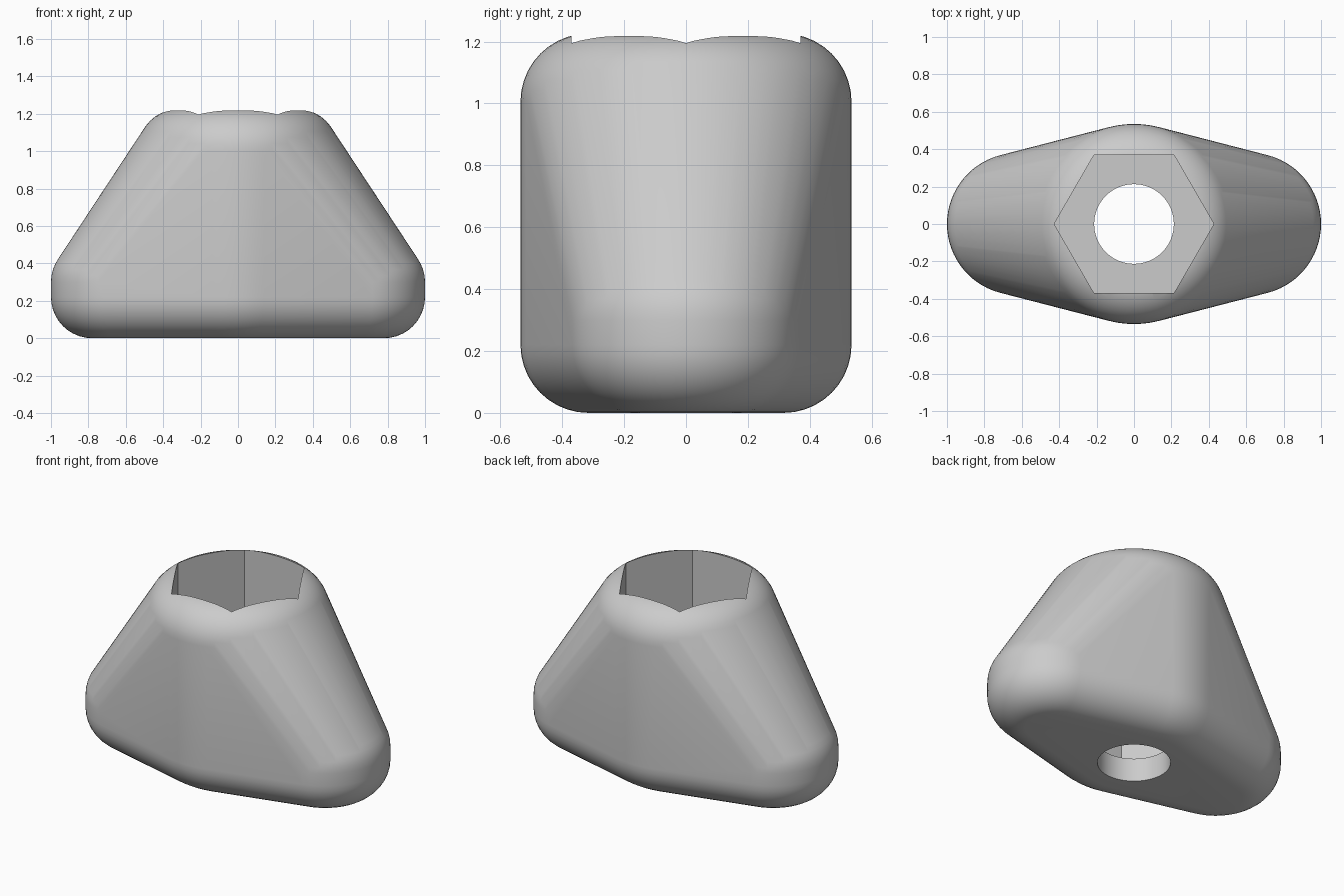
import bpy
import bmesh
from math import sin, cos, pi, radians

if "Cube" in bpy.data.objects:
    bpy.data.objects.remove(bpy.data.objects["Cube"], do_unlink=True)

FILLET = 0.22   # edge rounding of the body
STEPS = 10      # segments per rounded corner
SIDES = 72

grey = bpy.data.materials.new("plain_grey")
grey.use_nodes = True
grey.diffuse_color = (0.6, 0.6, 0.6, 1)
grey.node_tree.nodes["Principled BSDF"].inputs["Base Color"].default_value = (0.6, 0.6, 0.6, 1)


def ring(radius, z, sides, x=0):
    """Points of a horizontal circle or polygon, first corner on +x."""
    return [(x + radius * cos(2 * pi * i / sides), radius * sin(2 * pi * i / sides), z)
            for i in range(sides)]


def rounded_post(x, core, top):
    """Points of an upright cylinder with filleted rims, standing on z = 0."""
    points = []
    for i in range(STEPS + 1):
        a = pi / 2 * i / STEPS
        radius = core + FILLET * cos(a)
        points += ring(radius, FILLET * (1 - sin(a)), SIDES, x)
        points += ring(radius, top - FILLET * (1 - sin(a)), SIDES, x)
    return points


def hull(name, points):
    """Object wrapping the points in a convex skin."""
    bm = bmesh.new()
    for p in points:
        bm.verts.new(p)
    bmesh.ops.convex_hull(bm, input=bm.verts)
    bmesh.ops.delete(bm, geom=[v for v in bm.verts if not v.link_faces], context='VERTS')
    bmesh.ops.dissolve_limit(bm, angle_limit=radians(0.2), verts=bm.verts, edges=bm.edges)
    bmesh.ops.recalc_face_normals(bm, faces=bm.faces)
    mesh = bpy.data.meshes.new(name)
    bm.to_mesh(mesh)
    bm.free()
    mesh.materials.append(grey)
    obj = bpy.data.objects.new(name, mesh)
    bpy.context.collection.objects.link(obj)
    return obj


# Knob body: tall middle post blended into two low end posts
points = rounded_post(0, 0.315, 1.226)
for side in (-1, 1):
    points += rounded_post(side * 0.62, 0.16, 0.52)
body = hull("knob_body", points)

# Hexagonal nut pocket from the top, round bolt hole through the base
cutters = [
    hull("nut_pocket_cutter", ring(0.427, 0.15, 6) + ring(0.427, 1.5, 6)),
    hull("bolt_hole_cutter", ring(0.213, -0.2, SIDES) + ring(0.213, 0.4, SIDES)),
]
bpy.ops.object.select_all(action='DESELECT')
body.select_set(True)
bpy.context.view_layer.objects.active = body
for cutter in cutters:
    cutter.hide_render = True
    cut = body.modifiers.new(cutter.name, 'BOOLEAN')
    cut.operation = 'DIFFERENCE'
    cut.solver = 'EXACT'
    cut.object = cutter
    bpy.ops.object.modifier_apply(modifier=cut.name)
for cutter in cutters:
    bpy.data.objects.remove(cutter, do_unlink=True)

bpy.ops.object.shade_smooth_by_angle(angle=radians(30))
